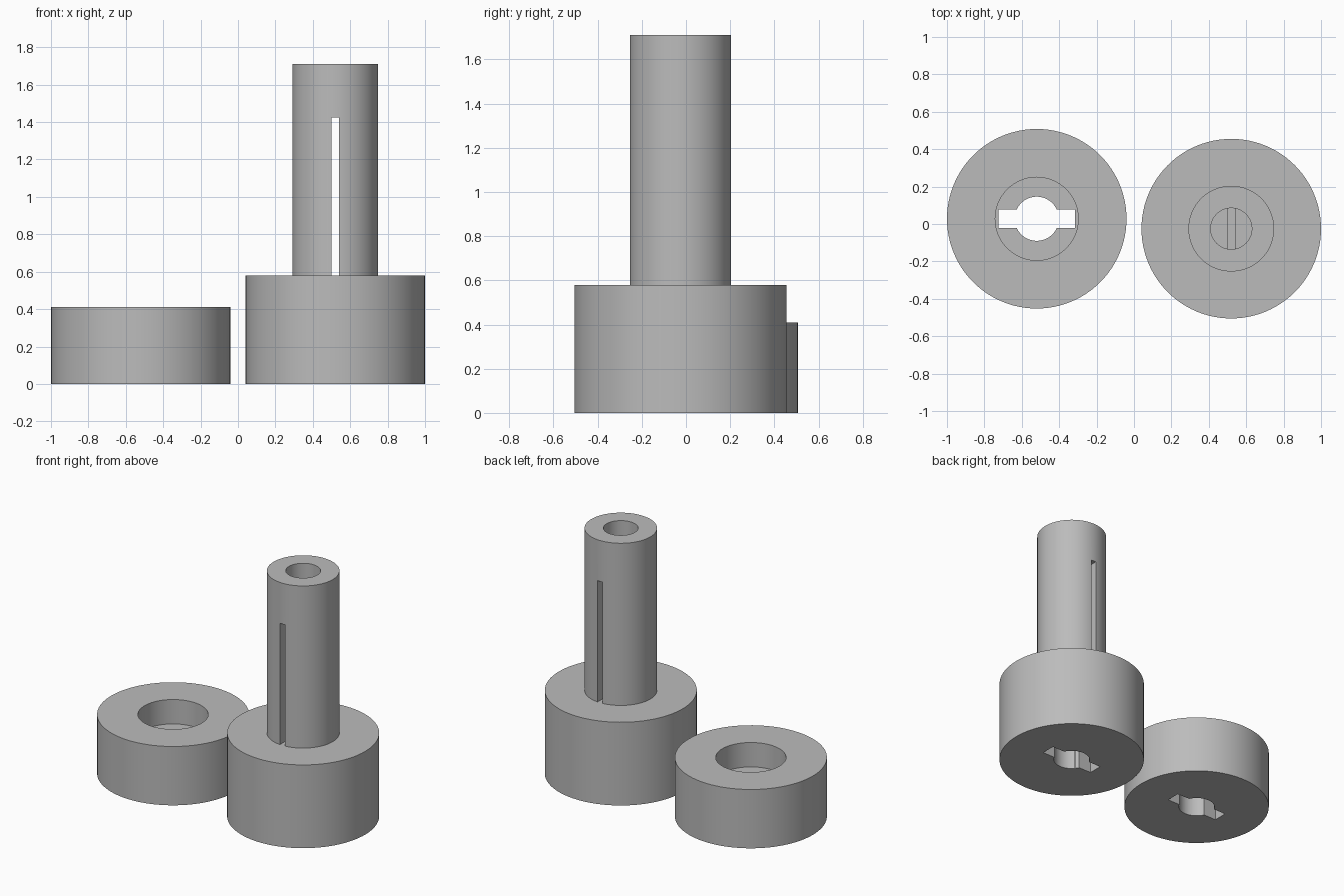
import bpy, bmesh, math
from mathutils import Vector

cube = bpy.data.objects.get("Cube")
if cube:
    bpy.data.objects.remove(cube, do_unlink=True)

SEGMENTS = 96

grey = bpy.data.materials.new("plain grey")
grey.use_nodes = True
grey.diffuse_color = (0.5, 0.5, 0.5, 1)
grey.node_tree.nodes["Principled BSDF"].inputs["Base Color"].default_value = (0.5, 0.5, 0.5, 1)


def add_object(name, bm, centre):
    bmesh.ops.recalc_face_normals(bm, faces=bm.faces)
    mesh = bpy.data.meshes.new(name)
    bm.to_mesh(mesh)
    bm.free()
    mesh.materials.append(grey)
    obj = bpy.data.objects.new(name, mesh)
    obj.location = (*centre, 0)
    bpy.context.collection.objects.link(obj)
    return obj


def lathe(name, profile, centre):
    """Spin a radius/height profile that starts and ends on the axis."""
    bm = bmesh.new()
    verts = [bm.verts.new((r, 0, z)) for r, z in profile]
    edges = [bm.edges.new(pair) for pair in zip(verts, verts[1:])]
    bmesh.ops.spin(bm, geom=verts + edges, cent=(0, 0, 0), axis=(0, 0, 1),
                   angle=math.tau, steps=SEGMENTS, use_merge=True)
    bmesh.ops.remove_doubles(bm, verts=bm.verts, dist=0.0001)
    return add_object(name, bm, centre)


def block(name, size, bottom, top, centre):
    bm = bmesh.new()
    bmesh.ops.create_cube(bm, size=1)
    bmesh.ops.scale(bm, vec=(*size, top - bottom), verts=bm.verts)
    bmesh.ops.translate(bm, vec=Vector((0, 0, (top + bottom) / 2)), verts=bm.verts)
    return add_object(name, bm, centre)


def cut(target, cutter):
    cutter.hide_render = True
    mod = target.modifiers.new("cut", "BOOLEAN")
    mod.operation = "DIFFERENCE"
    mod.solver = "EXACT"
    mod.object = cutter
    bpy.context.view_layer.objects.active = target
    bpy.ops.object.modifier_apply(modifier=mod.name)
    bpy.data.objects.remove(cutter, do_unlink=True)


def cut_keyhole(target, top, centre):
    """Round hole with two opposite key slots, opening at the underside."""
    cut(target, lathe("hole_cutter", [(0, -0.1), (0.118, -0.1), (0.118, top), (0, top)], centre))
    cut(target, block("key_cutter", (0.41, 0.1), -0.1, top, centre))


# Collar with a counterbore above a keyed through hole
collar_centre = (-0.52, 0.028)
collar = lathe("collar", [(0, 0.24), (0.222, 0.24), (0.222, 0.41),
                          (0.48, 0.41), (0.48, 0), (0, 0)], collar_centre)
cut_keyhole(collar, 0.3, collar_centre)

# Base with a hollow-topped shaft
base_centre = (0.52, -0.025)
base = lathe("base_and_shaft", [(0, 0.96), (0.11, 0.96), (0.11, 1.71), (0.229, 1.71),
                                (0.229, 0.58), (0.48, 0.58), (0.48, 0), (0, 0)], base_centre)
cut_keyhole(base, 0.35, base_centre)

# Narrow slot straight through the shaft, front to back
cut(base, block("slot_cutter", (0.038, 0.6), 0.58, 1.425, base_centre))

# Smooth round walls, sharp rims
for obj in (collar, base):
    bpy.ops.object.select_all(action="DESELECT")
    obj.select_set(True)
    bpy.context.view_layer.objects.active = obj
    bpy.ops.object.shade_smooth_by_angle(angle=math.radians(30))
